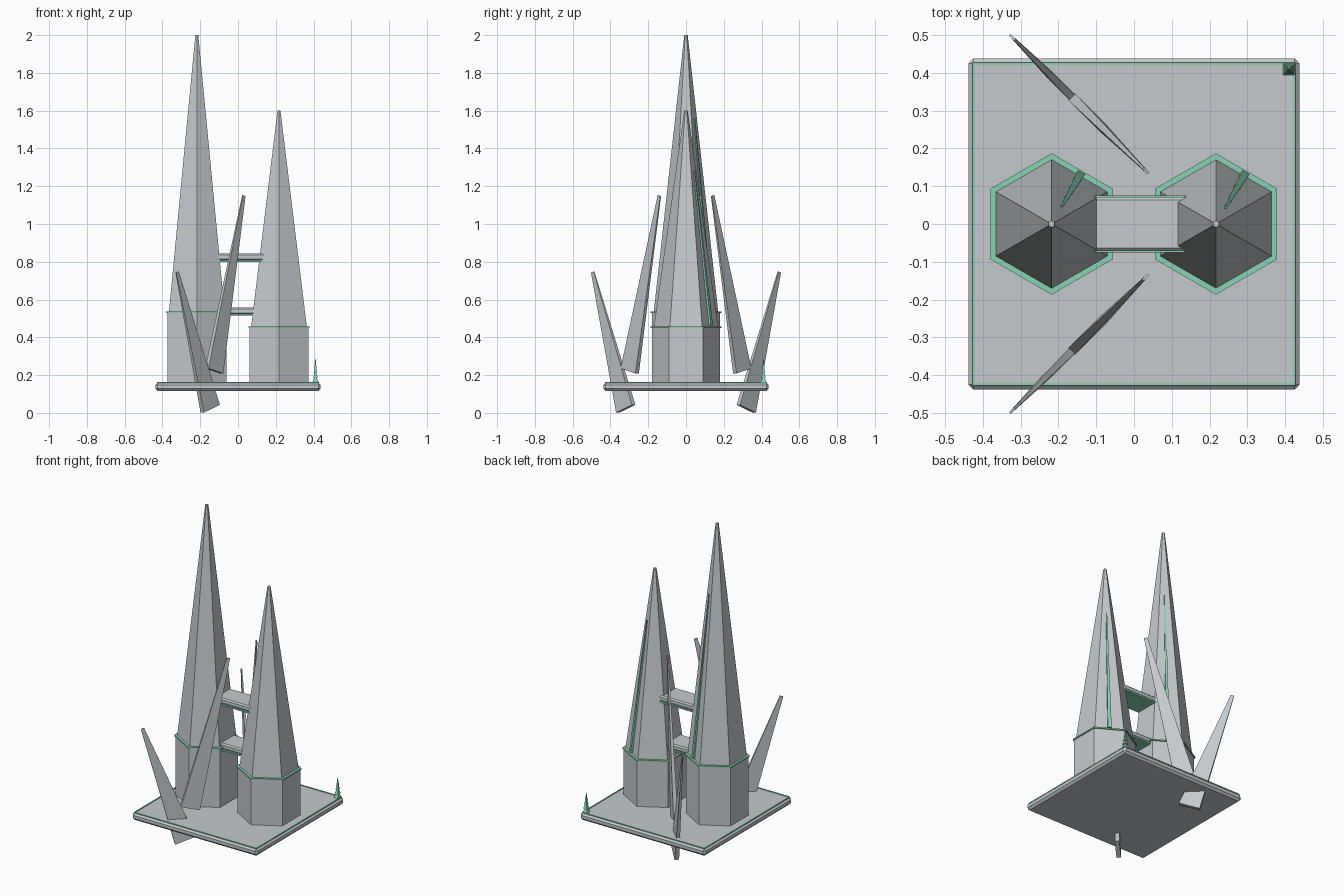
import bpy, bmesh, math
from mathutils import Vector

if "Cube" in bpy.data.objects:
    bpy.data.objects.remove(bpy.data.objects["Cube"])


def material(name, rgb):
    m = bpy.data.materials.new(name)
    m.diffuse_color = (*rgb, 1)
    m.use_nodes = True
    m.node_tree.nodes["Principled BSDF"].inputs["Base Color"].default_value = m.diffuse_color
    return m


GREY = material("pale_grey", (0.56, 0.59, 0.61))
GREEN = material("mint_green", (0.25, 0.65, 0.44))


def finish(name, bm, mat):
    bmesh.ops.recalc_face_normals(bm, faces=bm.faces)
    me = bpy.data.meshes.new(name)
    bm.to_mesh(me)
    bm.free()
    me.materials.append(mat)
    ob = bpy.data.objects.new(name, me)
    bpy.context.collection.objects.link(ob)
    return ob


def frustum(name, a, b, size_a, size_b, mat, n=4, side=(1, 0, 0)):
    """Tapered prism from a to b; sizes are half extents along side and across it."""
    a, b = Vector(a), Vector(b)
    axis = (b - a).normalized()
    u = Vector(side)
    u = (u - axis * u.dot(axis)).normalized()
    v = axis.cross(u)
    off, k = (math.pi / 4, math.sqrt(2)) if n == 4 else (math.pi / 2, 1)
    bm = bmesh.new()
    rings = []
    for c, (su, sv) in ((a, size_a), (b, size_b)):
        rings.append([bm.verts.new(c + u * su * k * math.cos(off + i * math.tau / n)
                                   + v * sv * k * math.sin(off + i * math.tau / n))
                      for i in range(n)])
    lo, hi = rings
    bm.faces.new(lo)
    bm.faces.new(hi)
    for i in range(n):
        j = (i + 1) % n
        bm.faces.new((lo[i], lo[j], hi[j], hi[i]))
    return finish(name, bm, mat)


def box(name, lo, hi, mat, bevel=0):
    bm = bmesh.new()
    bmesh.ops.create_cube(bm, size=1)
    for vert in bm.verts:
        vert.co = Vector([lo[i] + (vert.co[i] + 0.5) * (hi[i] - lo[i]) for i in range(3)])
    if bevel:
        bmesh.ops.bevel(bm, geom=bm.edges[:], offset=bevel, segments=1, affect='EDGES')
    return finish(name, bm, mat)


# Base slab with chamfered edges and an inlaid trim line
box("base_slab", (-0.438, -0.438, 0.115), (0.438, 0.438, 0.161), GREY, 0.013)
for s in (-1, 1):
    p, q = sorted((s * 0.421, s * 0.428))
    box("base_trim_side", (p, -0.428, 0.155), (q, 0.428, 0.164), GREEN)
    box("base_trim_end", (-0.428, p, 0.155), (0.428, q, 0.164), GREEN)

# Two hexagonal towers: drum, trim collar, spire and a green rib on the back right face
for label, x, collar, top, rib_top in (("tall", -0.218, 0.53, 2.0, 1.56),
                                       ("short", 0.217, 0.45, 1.6, 1.28)):
    frustum(label + "_drum", (x, 0, 0.15), (x, 0, collar), (0.18,) * 2, (0.18,) * 2, GREY, 6)
    frustum(label + "_collar", (x, 0, collar), (x, 0, collar + 0.008),
            (0.187,) * 2, (0.187,) * 2, GREEN, 6)
    frustum(label + "_spire", (x, 0, collar), (x, 0, top), (0.171,) * 2, (0.009,) * 2, GREY, 6)
    c, s = math.cos(math.pi / 3), math.sin(math.pi / 3)
    frustum(label + "_rib", (x + 0.147 * c, 0.147 * s, collar + 0.015),
            (x + 0.051 * c, 0.051 * s, rib_top), (0.011, 0.011), (0.003, 0.003),
            GREEN, side=(-s, c, 0))

# Two bridges, each a chamfered deck on a green plate
for label, z in (("lower", 0.515), ("upper", 0.80)):
    box(label + "_bridge_deck", (-0.17, -0.071, z + 0.007), (0.17, 0.071, z + 0.043), GREY, 0.008)
    box(label + "_bridge_plate", (-0.165, -0.075, z), (0.165, 0.075, z + 0.009), GREEN)

# Leaning flat blades, mirrored front and back
for label, s in (("front", -1), ("back", 1)):
    def at(x, z):
        return (x, s * (0.172 - x), z)
    d = (1, -s, 0)
    frustum(label + "_long_blade", at(-0.126, 0.222), at(0.031, 1.15),
            (0.057, 0.013), (0.010, 0.003), GREY, side=d)
    frustum(label + "_short_blade", at(-0.147, 0.022), at(-0.322, 0.745),
            (0.063, 0.013), (0.010, 0.003), GREY, side=d)

# Small tiered beacon on the back right corner
frustum("beacon_mast", (0.41, 0.41, 0.155), (0.41, 0.41, 0.285),
        (0.010,) * 2, (0.001,) * 2, GREEN)
for i in range(4):
    z, r = 0.162 + i * 0.025, 0.016 - i * 0.0032
    frustum("beacon_tier", (0.41, 0.41, z), (0.41, 0.41, z + 0.02),
            (r,) * 2, (r * 0.5,) * 2, GREEN)
